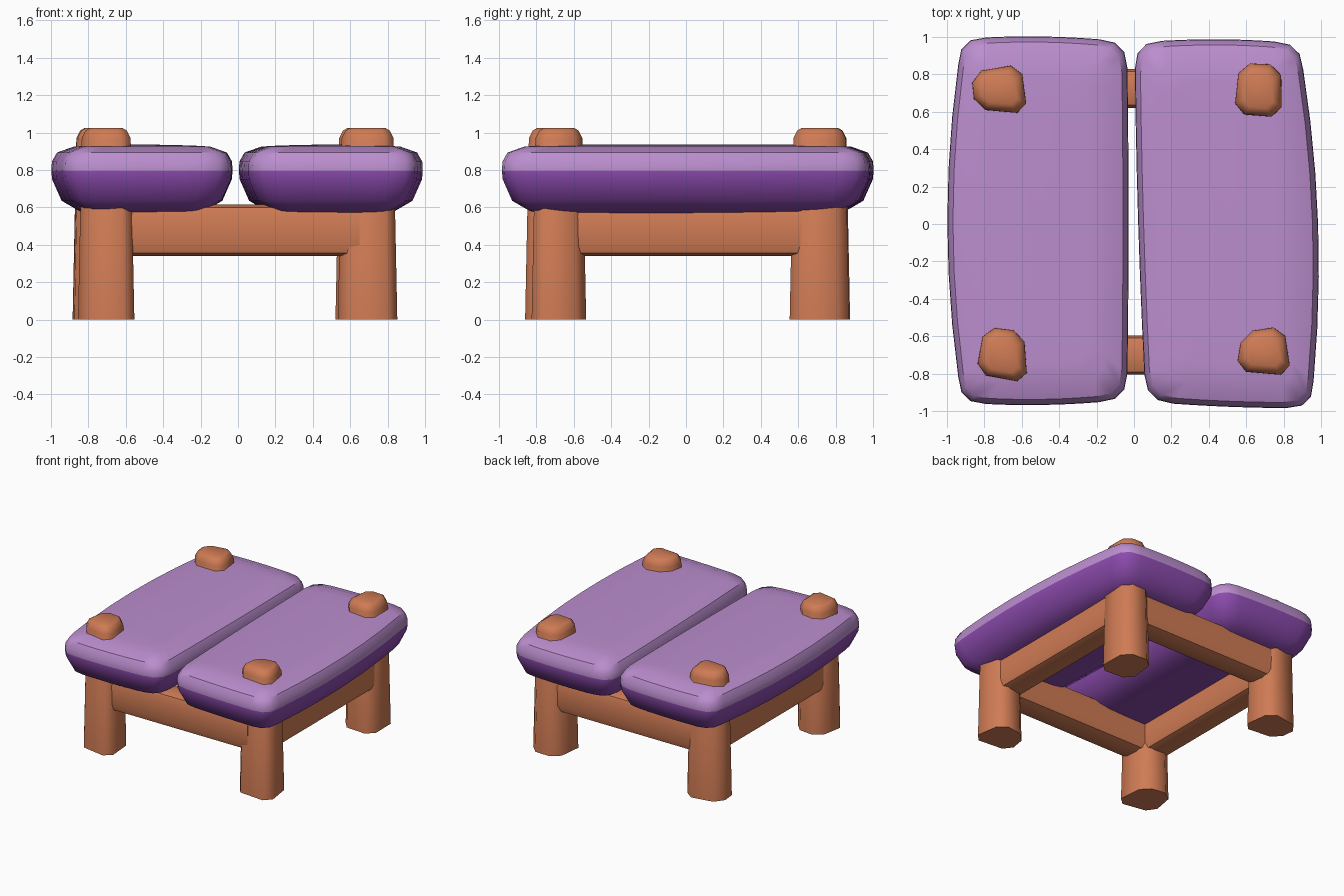
import bpy, bmesh
from math import radians
from mathutils import Vector

cube = bpy.data.objects.get("Cube")
if cube:
    bpy.data.objects.remove(cube, do_unlink=True)


def material(name, rgb):
    mat = bpy.data.materials.new(name)
    mat.use_nodes = True
    mat.diffuse_color = (*rgb, 1)
    mat.node_tree.nodes["Principled BSDF"].inputs["Base Color"].default_value = (*rgb, 1)
    return mat


wood = material("orange wood", (0.63, 0.20, 0.09))
lilac = material("lilac top", (0.50, 0.27, 0.62))
purple = material("deep purple", (0.26, 0.07, 0.42))


def outline(corners, cut, steps, bulges=None, side_steps=6):
    """Quad with rounded corners and optionally bulging sides."""
    pts = [Vector(c) for c in corners]
    count = len(pts)
    result = []
    for i, p in enumerate(pts):
        before = (pts[i - 1] - p).normalized()
        after = (pts[(i + 1) % count] - p).normalized()
        start, end = p + before * cut, p + after * cut
        for k in range(steps + 1):
            t = k / steps
            result.append(start * (1 - t) ** 2 + p * 2 * t * (1 - t) + end * t * t)
        if bulges:
            target = pts[(i + 1) % count] - after * cut
            normal = Vector((after.y, -after.x))
            for k in range(1, side_steps):
                t = k / side_steps
                result.append(end.lerp(target, t) + normal * bulges[i] * 4 * t * (1 - t))
    return result


def inset(points, amount):
    """Shrink an outline by the same distance along both axes."""
    low = Vector([min(p[a] for p in points) for a in (0, 1)])
    high = Vector([max(p[a] for p in points) for a in (0, 1)])
    mid, half = (low + high) / 2, (high - low) / 2
    return [Vector([mid[a] + (p[a] - mid[a]) * (1 - amount / half[a]) for a in (0, 1)])
            for p in points]


def loft(name, rings, mats, angle, split=None):
    """Skin closed rings, cap both ends, colour faces above the split height."""
    bm = bmesh.new()
    rows = [[bm.verts.new(p) for p in ring] for ring in rings]
    for a, b in zip(rows, rows[1:]):
        for i in range(len(a)):
            j = (i + 1) % len(a)
            bm.faces.new((a[i], a[j], b[j], b[i]))
    bm.faces.new(rows[0][::-1])
    bm.faces.new(rows[-1])
    bmesh.ops.recalc_face_normals(bm, faces=bm.faces)
    if split is not None:
        for f in bm.faces:
            f.material_index = int(f.calc_center_median().z > split)
    mesh = bpy.data.meshes.new(name)
    bm.to_mesh(mesh)
    bm.free()
    for m in mats:
        mesh.materials.append(m)
    obj = bpy.data.objects.new(name, mesh)
    bpy.context.collection.objects.link(obj)
    bpy.ops.object.select_all(action="DESELECT")
    obj.select_set(True)
    bpy.context.view_layer.objects.active = obj
    bpy.ops.object.shade_smooth_by_angle(angle=radians(angle))
    return obj


# Two cushion-like planks: height and inset of each ring
cushion = [(0.553, 0.4), (0.562, 0.24), (0.58, 0.15), (0.635, 0.055), (0.75, 0.004),
           (0.795, 0), (0.845, 0.003), (0.893, 0.03), (0.925, 0.12), (0.931, 0.22), (0.935, 0.4)]
planks = {
    "right_plank": ([(-0.94, -0.965), (-0.035, -0.95), (-0.035, 0.985), (-0.94, 1)],
                    (0.01, 0.006, 0.01, 0.058)),
    "left_plank": ([(0.06, -0.955), (0.965, -0.99), (0.9, 0.975), (0, 0.98)],
                   (0.005, 0.052, 0.01, 0.008)),
}
for name, (corners, bulges) in planks.items():
    shape = outline(corners, 0.15, 3, bulges)
    rings = [[(p.x, p.y, z) for p in inset(shape, d)] for z, d in cushion]
    loft(name, rings, [purple, lilac], 40, split=0.795)

# Four irregular tapered legs poking through the planks
legs = {
    "front_right_leg": [(-0.845, -0.8), (-0.57, -0.85), (-0.59, -0.575), (-0.8, -0.55)],
    "back_right_leg": [(-0.85, 0.615), (-0.57, 0.59), (-0.605, 0.855), (-0.87, 0.81)],
    "back_left_leg": [(0.535, 0.59), (0.79, 0.57), (0.785, 0.85), (0.565, 0.86)],
    "front_left_leg": [(0.545, -0.785), (0.84, -0.81), (0.8, -0.545), (0.58, -0.58)],
}
for name, corners in legs.items():
    shape = outline(corners, 0.055, 1)
    rings = [[(p.x, p.y, z) for p in inset(shape, d)]
             for z, d in [(0, -0.02), (0.97, 0), (1.01, 0.02), (1.025, 0.045)]]
    loft(name, rings, [wood], 55)

# Four stretchers with softened edges joining the legs
low, high, reach = 0.34, 0.615, 0.65
for name, axis, centre in [("front_stretcher", 0, -0.7), ("back_stretcher", 0, 0.725),
                           ("right_stretcher", 1, -0.71), ("left_stretcher", 1, 0.69)]:
    a, b = centre - 0.105, centre + 0.105
    section = outline([(a, low), (b, low), (b, high), (a, high)], 0.06, 2)
    rings = [[(end, p.x, p.y) if axis == 0 else (p.x, end, p.y) for p in section]
             for end in (-reach, reach)]
    loft(name, rings, [wood], 50)
